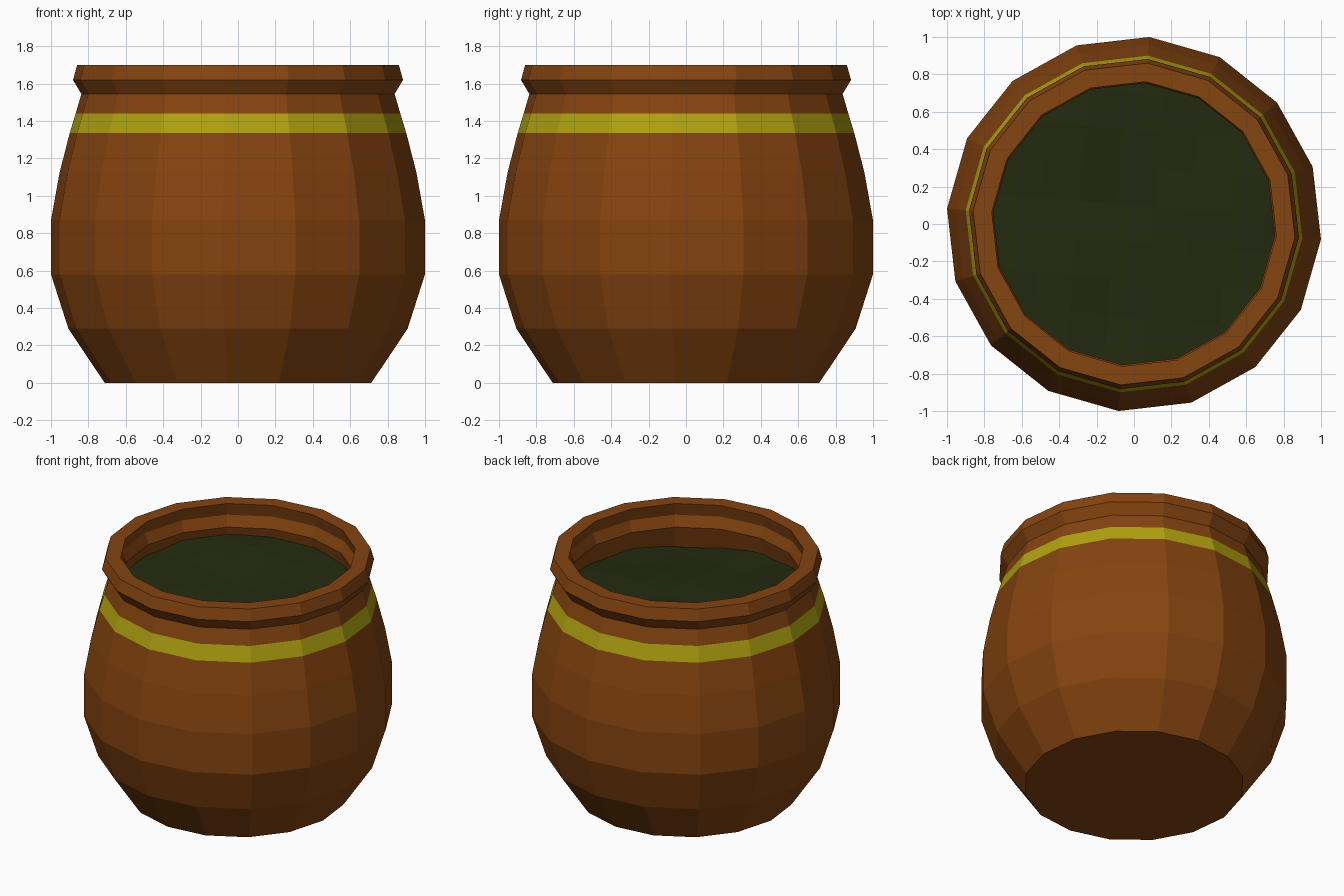
import bpy, bmesh
from math import sin, cos, pi, radians
from mathutils import Vector, noise

if "Cube" in bpy.data.objects:
    bpy.data.objects.remove(bpy.data.objects["Cube"])

SIDES = 16
TURN = radians(-4.7)


def material(name, rgb):
    m = bpy.data.materials.new(name)
    m.diffuse_color = (*rgb, 1)
    m.use_nodes = True
    m.node_tree.nodes["Principled BSDF"].inputs["Base Color"].default_value = m.diffuse_color
    return m


def add_object(name, bm, mats):
    mesh = bpy.data.meshes.new(name)
    bm.to_mesh(mesh)
    bm.free()
    for m in mats:
        mesh.materials.append(m)
    ob = bpy.data.objects.new(name, mesh)
    bpy.context.collection.objects.link(ob)
    return ob


clay = material("clay", (0.235, 0.058, 0.005))
stripe = material("yellow_stripe", (0.44, 0.36, 0.005))
brew = material("dark_brew", (0.017, 0.024, 0.005))

# Pot: lathed profile from the base, up over the rim and down the inside
profile = [(0.715, 0), (0.91, 0.29), (1.003, 0.58), (1.003, 0.87), (0.957, 1.125),
           (0.903, 1.335), (0.871, 1.44), (0.84, 1.545), (0.885, 1.62), (0.863, 1.70),
           (0.763, 1.70), (0.785, 1.61), (0.755, 1.535), (0.785, 1.42), (0.83, 1.25)]
STRIPE_ROW = 5
bm = bmesh.new()
rings = [[bm.verts.new((r * cos(TURN + 2 * pi * i / SIDES),
                        r * sin(TURN + 2 * pi * i / SIDES), z)) for i in range(SIDES)]
         for r, z in profile]
bm.faces.new(rings[0][::-1])
for row, (a, b) in enumerate(zip(rings, rings[1:])):
    for i in range(SIDES):
        j = (i + 1) % SIDES
        f = bm.faces.new((a[i], a[j], b[j], b[i]))
        f.material_index = 1 if row == STRIPE_ROW else 0
add_object("pot", bm, [clay, stripe])

# Contents: uneven grid trimmed to the inside of the pot
bm = bmesh.new()
bmesh.ops.create_grid(bm, x_segments=9, y_segments=9, size=0.9)
for i in range(SIDES):
    ang = 2 * pi * (i + 0.5) / SIDES
    n = Vector((cos(ang), sin(ang), 0))
    bmesh.ops.bisect_plane(bm, geom=bm.verts[:] + bm.edges[:] + bm.faces[:],
                           plane_co=n * 0.785 * cos(pi / SIDES), plane_no=n,
                           clear_outer=True)
for v in bm.verts:
    bump = noise.noise(Vector((v.co.x * 2.6 + 3.1, v.co.y * 2.6 + 1.7, 0.4)))
    v.co.z = 1.43 + 0.035 * (v.co.y - v.co.x) + 0.04 * bump
surface = add_object("pot_contents", bm, [brew])
surface.rotation_euler.z = TURN
